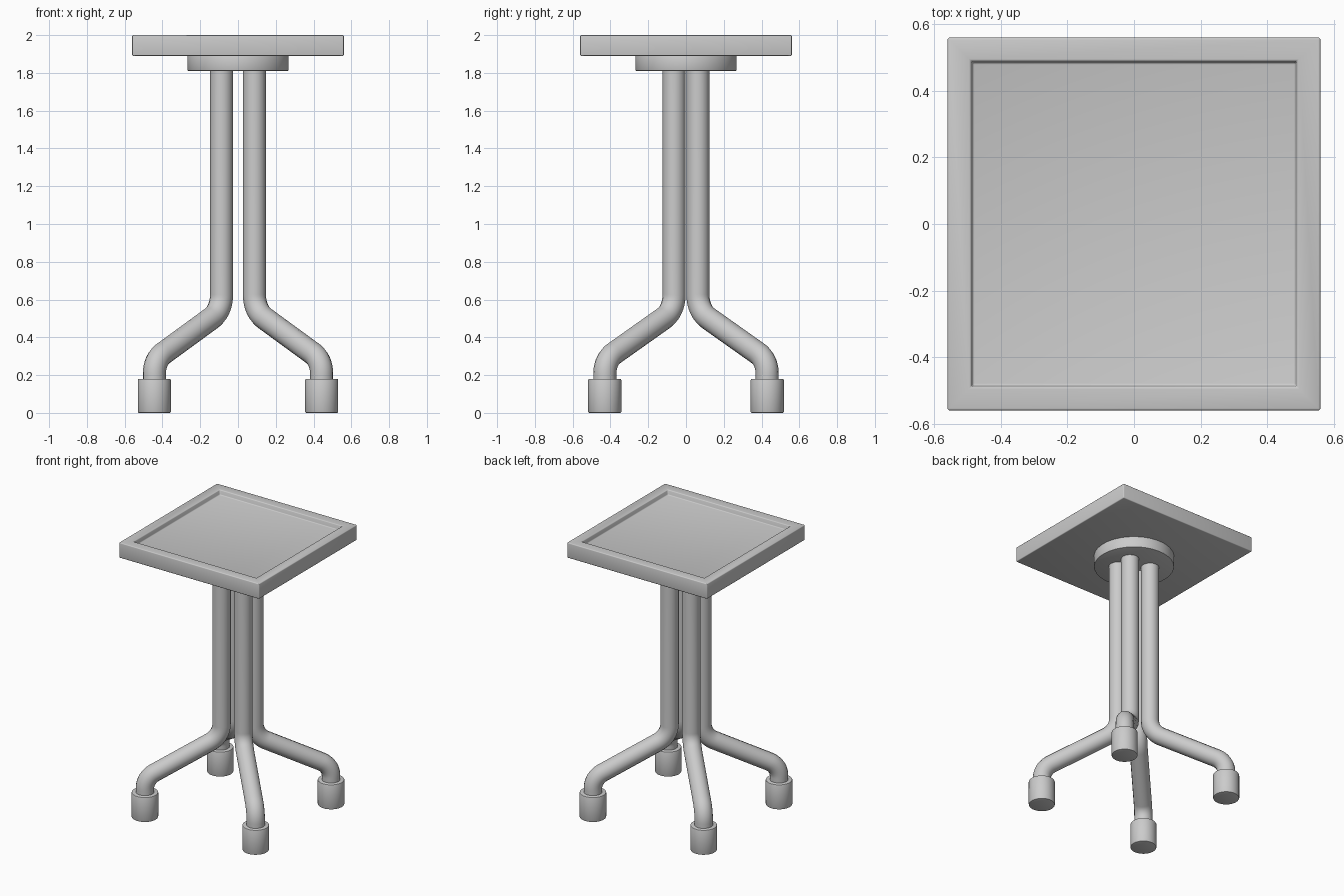
import bpy, bmesh, math
from mathutils import Vector

if "Cube" in bpy.data.objects:
    bpy.data.objects.remove(bpy.data.objects["Cube"])


def smooth(obj, angle=35):
    bpy.ops.object.select_all(action='DESELECT')
    obj.select_set(True)
    bpy.context.view_layer.objects.active = obj
    bpy.ops.object.shade_smooth_by_angle(angle=math.radians(angle))


def bevel(obj, width, segments=2):
    mod = obj.modifiers.new("Bevel", 'BEVEL')
    mod.width = width
    mod.segments = segments
    mod.limit_method = 'ANGLE'
    bpy.context.view_layer.objects.active = obj
    bpy.ops.object.modifier_apply(modifier=mod.name)


def cylinder(name, x, y, z0, z1, radius, edge):
    bpy.ops.mesh.primitive_cylinder_add(vertices=48, radius=radius, depth=z1 - z0,
                                        location=(x, y, (z0 + z1) / 2))
    obj = bpy.context.object
    obj.name = name
    bevel(obj, edge)
    smooth(obj)


def fillet(before, corner, after, radius, steps=10):
    """Points of an arc that rounds the corner of a path."""
    a, b = (before - corner).normalized(), (after - corner).normalized()
    half = a.angle(b) / 2
    centre = corner + (a + b).normalized() * (radius / math.sin(half))
    u = (corner + a * (radius / math.tan(half)) - centre).normalized()
    v = (corner + b * (radius / math.tan(half)) - centre).normalized()
    return [centre + u.slerp(v, i / steps) * radius for i in range(steps + 1)]


def tube(name, points, radius):
    curve = bpy.data.curves.new(name, 'CURVE')
    curve.dimensions = '3D'
    curve.bevel_depth = radius
    curve.bevel_resolution = 6
    curve.use_fill_caps = True
    spline = curve.splines.new('POLY')
    spline.points.add(len(points) - 1)
    for sp, p in zip(spline.points, points):
        sp.co = (*p, 1)
    obj = bpy.data.objects.new(name, curve)
    bpy.context.collection.objects.link(obj)
    bpy.ops.object.select_all(action='DESELECT')
    obj.select_set(True)
    bpy.context.view_layer.objects.active = obj
    bpy.ops.object.convert(target='MESH')
    smooth(bpy.context.object)


# square tray top with a sunken panel
bpy.ops.mesh.primitive_cube_add(size=1, location=(0, 0, 1.945))
top = bpy.context.object
top.name = "table_top"
bm = bmesh.new()
bm.from_mesh(top.data)
bmesh.ops.scale(bm, vec=(1.12, 1.12, 0.11), verts=bm.verts)
face = max(bm.faces, key=lambda f: f.calc_center_median().z)
for width in (0.07, 0.005):
    bmesh.ops.inset_region(bm, faces=[face], thickness=width, use_even_offset=True)
bmesh.ops.translate(bm, vec=(0, 0, -0.035), verts=face.verts)
bm.to_mesh(top.data)
bm.free()
bevel(top, 0.006, 3)
smooth(top)

# round mounting plate under the top
cylinder("mounting_plate", 0, 0, 1.81, 1.895, 0.268, 0.006)

# four bent tube legs with round feet
for sx, side in ((-1, "left"), (1, "right")):
    for sy, end in ((-1, "front"), (1, "back")):
        head = Vector((sx * 0.087, sy * 0.063, 1.82))
        knee = Vector((sx * 0.087, sy * 0.063, 0.54))
        ankle = Vector((sx * 0.443, sy * 0.43, 0.28))
        sole = Vector((sx * 0.443, sy * 0.43, 0.10))
        path = ([head] + fillet(head, knee, ankle, 0.14)
                + fillet(knee, ankle, sole, 0.12) + [sole])
        tube(f"{end}_{side}_leg", path, 0.061)
        cylinder(f"{end}_{side}_foot", sole.x, sole.y, 0, 0.18, 0.0875, 0.006)
